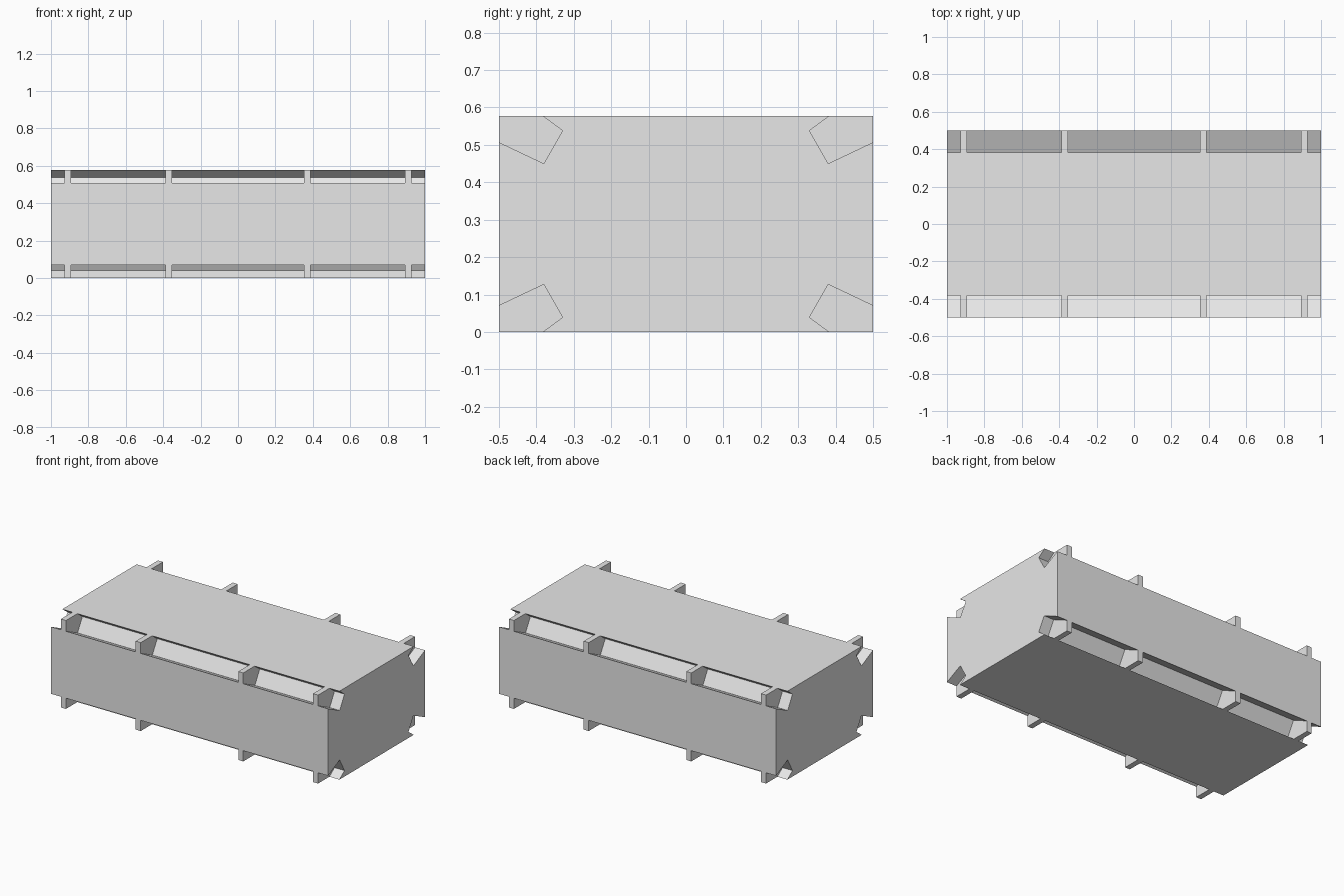
import bpy
import bmesh

cube = bpy.data.objects.get("Cube")
if cube:
    bpy.data.objects.remove(cube, do_unlink=True)

LENGTH, DEPTH, HEIGHT = 2.0, 1.0, 0.577
RIB_WIDTH = 0.036
RIB_CENTRES = (-0.91, -0.37, 0.37, 0.91)
# Groove section at the upper +y edge, from the top face round to the side face
GROOVE = [(0.383, HEIGHT), (0.33, 0.538), (0.38, 0.45), (0.5, 0.507)]

grey = bpy.data.materials.new("light grey")
grey.use_nodes = True
grey.diffuse_color = (0.8, 0.8, 0.8, 1)
grey.node_tree.nodes["Principled BSDF"].inputs["Base Color"].default_value = (0.8, 0.8, 0.8, 1)


def corner(points, side, upper):
    """Reflect a section to one of the four long edges."""
    return [(side * y, z if upper else HEIGHT - z) for y, z in points]


def prism(name, section, x_min, x_max):
    """Extrude a closed (y, z) section along x."""
    bm = bmesh.new()
    face = bm.faces.new([bm.verts.new((x_min, y, z)) for y, z in section])
    result = bmesh.ops.extrude_face_region(bm, geom=[face])
    moved = [v for v in result["geom"] if isinstance(v, bmesh.types.BMVert)]
    bmesh.ops.translate(bm, verts=moved, vec=(x_max - x_min, 0, 0))
    bmesh.ops.recalc_face_normals(bm, faces=bm.faces[:])
    mesh = bpy.data.meshes.new(name)
    bm.to_mesh(mesh)
    bm.free()
    mesh.materials.append(grey)
    obj = bpy.data.objects.new(name, mesh)
    bpy.context.collection.objects.link(obj)
    return obj


# Main block with a groove along each of its four long edges
outline = (corner(GROOVE, 1, True)
           + corner(GROOVE, 1, False)[::-1]
           + corner(GROOVE, -1, False)
           + corner(GROOVE, -1, True)[::-1])
prism("grooved_block", outline, -LENGTH / 2, LENGTH / 2)

# Ribs bridging the grooves, flush with the outer faces
rib_section = GROOVE + [(DEPTH / 2, HEIGHT)]
for side, side_name in ((-1, "front"), (1, "back")):
    for upper, level in ((True, "upper"), (False, "lower")):
        for i, x in enumerate(RIB_CENTRES, 1):
            prism(f"{level}_{side_name}_rib_{i}", corner(rib_section, side, upper),
                  x - RIB_WIDTH / 2, x + RIB_WIDTH / 2)
